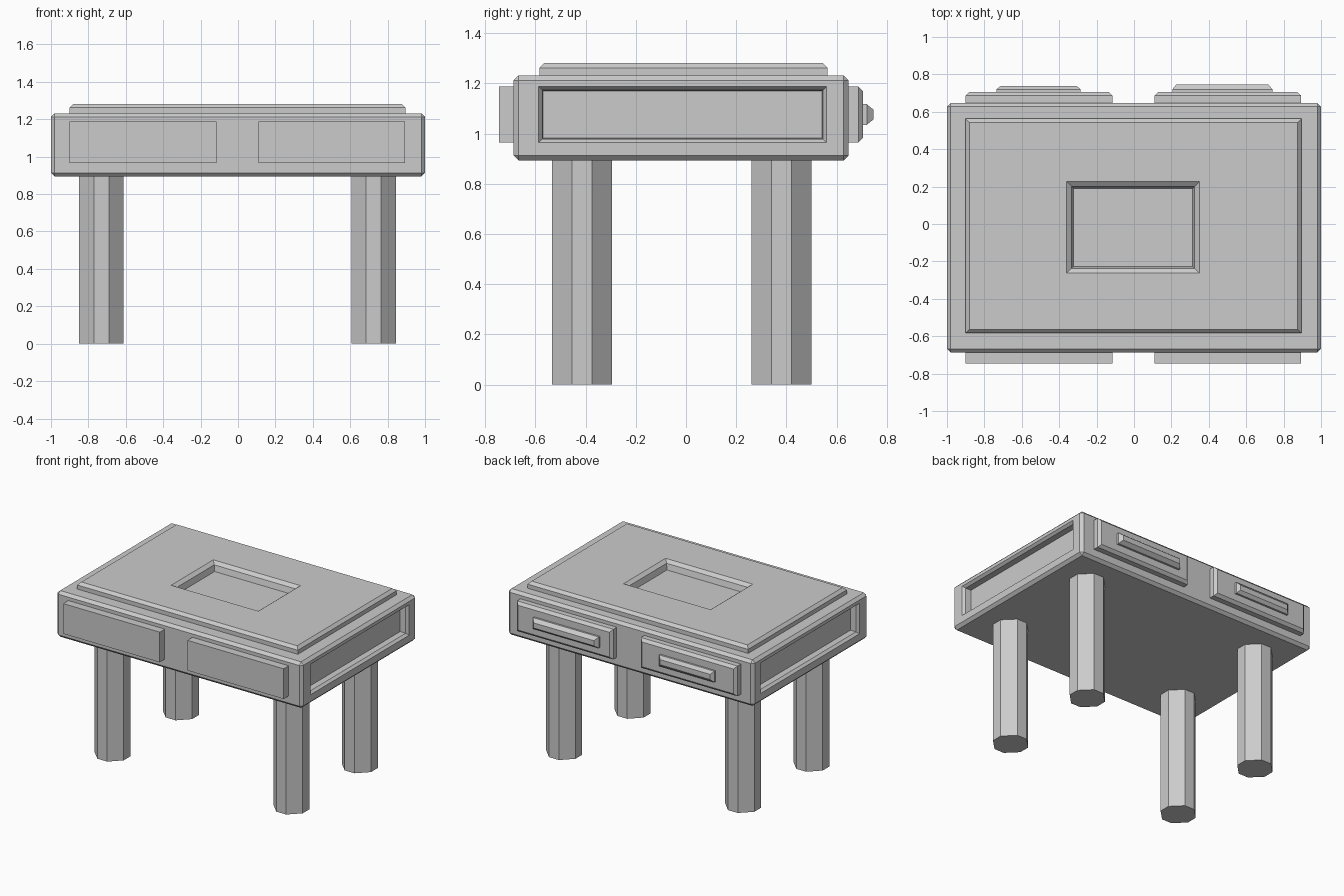
import bpy, bmesh
from mathutils import Vector

if "Cube" in bpy.data.objects:
    bpy.data.objects.remove(bpy.data.objects["Cube"])


def finish(name, bm):
    bmesh.ops.recalc_face_normals(bm, faces=bm.faces)
    mesh = bpy.data.meshes.new(name)
    bm.to_mesh(mesh)
    bm.free()
    obj = bpy.data.objects.new(name, mesh)
    bpy.context.collection.objects.link(obj)
    return obj


def box(lo, hi):
    bm = bmesh.new()
    bmesh.ops.create_cube(bm, size=1)
    lo, hi = Vector(lo), Vector(hi)
    for v in bm.verts:
        v.co = (lo + hi) / 2 + v.co * (hi - lo)
    return bm


def side(bm, normal):
    """Largest face pointing along the given direction."""
    bm.normal_update()
    n = Vector(normal)
    return max((f for f in bm.faces if f.normal.dot(n) > 0.99), key=lambda f: f.calc_area())


def step(bm, face, axis, level, rect):
    """Extrude a rectangular face to a new level and a new rectangle (a0, a1, b0, b1)."""
    a, b = [i for i in range(3) if i != axis]
    mid = face.calc_center_median()
    new = bmesh.ops.extrude_discrete_faces(bm, faces=[face])["faces"][0]
    for v in new.verts:
        left, low = v.co[a] < mid[a], v.co[b] < mid[b]
        v.co[a] = rect[0] if left else rect[1]
        v.co[b] = rect[2] if low else rect[3]
        v.co[axis] = level
    return new


def shrink(r, d):
    return (r[0] + d, r[1] - d, r[2] + d, r[3] - d)


# Body with chamfered edges, recessed ends, raised top and sunken centre
bm = box((-1, -0.687, 0.893), (1, 0.648, 1.232))
bmesh.ops.bevel(bm, geom=bm.edges[:], offset=0.02, segments=1, affect='EDGES')
end = (-0.587, 0.56, 0.964, 1.188)
for s in (-1, 1):
    f = step(bm, side(bm, (s, 0, 0)), 0, s, end)
    f = step(bm, f, 0, s * 0.982, shrink(end, 0.015))
    step(bm, f, 0, s * 0.94, shrink(end, 0.018))
top = (-0.9, 0.895, -0.583, 0.563)
f = step(bm, side(bm, (0, 0, 1)), 2, 1.232, top)
f = step(bm, f, 2, 1.262, top)
f = step(bm, f, 2, 1.282, shrink(top, 0.02))
well = (-0.36, 0.35, -0.263, 0.227)
f = step(bm, f, 2, 1.282, well)
f = step(bm, f, 2, 1.262, shrink(well, 0.026))
step(bm, f, 2, 1.22, shrink(well, 0.037))
finish("table_body", bm)

# Drawers: plain at the front, chamfered with handles at the back
drawers = {"left": ((-0.9, -0.115), (-0.735, -0.285)),
           "right": ((0.11, 0.893), (0.205, 0.74))}
for name, (dx, hx) in drawers.items():
    finish("front_drawer_" + name, box((dx[0], -0.745, 0.965), (dx[1], -0.685, 1.187)))

    bm = box((dx[0], 0.645, 0.965), (dx[1], 0.687, 1.187))
    rect = (dx[0], dx[1], 0.965, 1.187)
    step(bm, side(bm, (0, 1, 0)), 1, 0.706, shrink(rect, 0.02))
    finish("back_drawer_" + name, bm)

    tip = 0.738 if name == "left" else 0.747
    bm = box((hx[0], 0.7, 1.035), (hx[1], 0.72, 1.117))
    rect = (hx[0], hx[1], 1.035, 1.117)
    step(bm, side(bm, (0, 1, 0)), 1, tip, shrink(rect, 0.022))
    finish("handle_" + name, bm)

# Legs: eight-sided posts
R, C = 0.119, 0.04
outline = [(R, -C), (R, C), (C, R), (-C, R), (-R, C), (-R, -C), (-C, -R), (C, -R)]
for xn, x in (("left", -0.731), ("right", 0.725)):
    for yn, y in (("front", -0.414), ("back", 0.38)):
        bm = bmesh.new()
        base = bm.faces.new([bm.verts.new((x + px, y + py, 0)) for px, py in outline])
        new = bmesh.ops.extrude_face_region(bm, geom=[base], use_keep_orig=True)["geom"]
        for v in new:
            if isinstance(v, bmesh.types.BMVert):
                v.co.z = 0.895
        finish(f"{yn}_leg_{xn}", bm)
